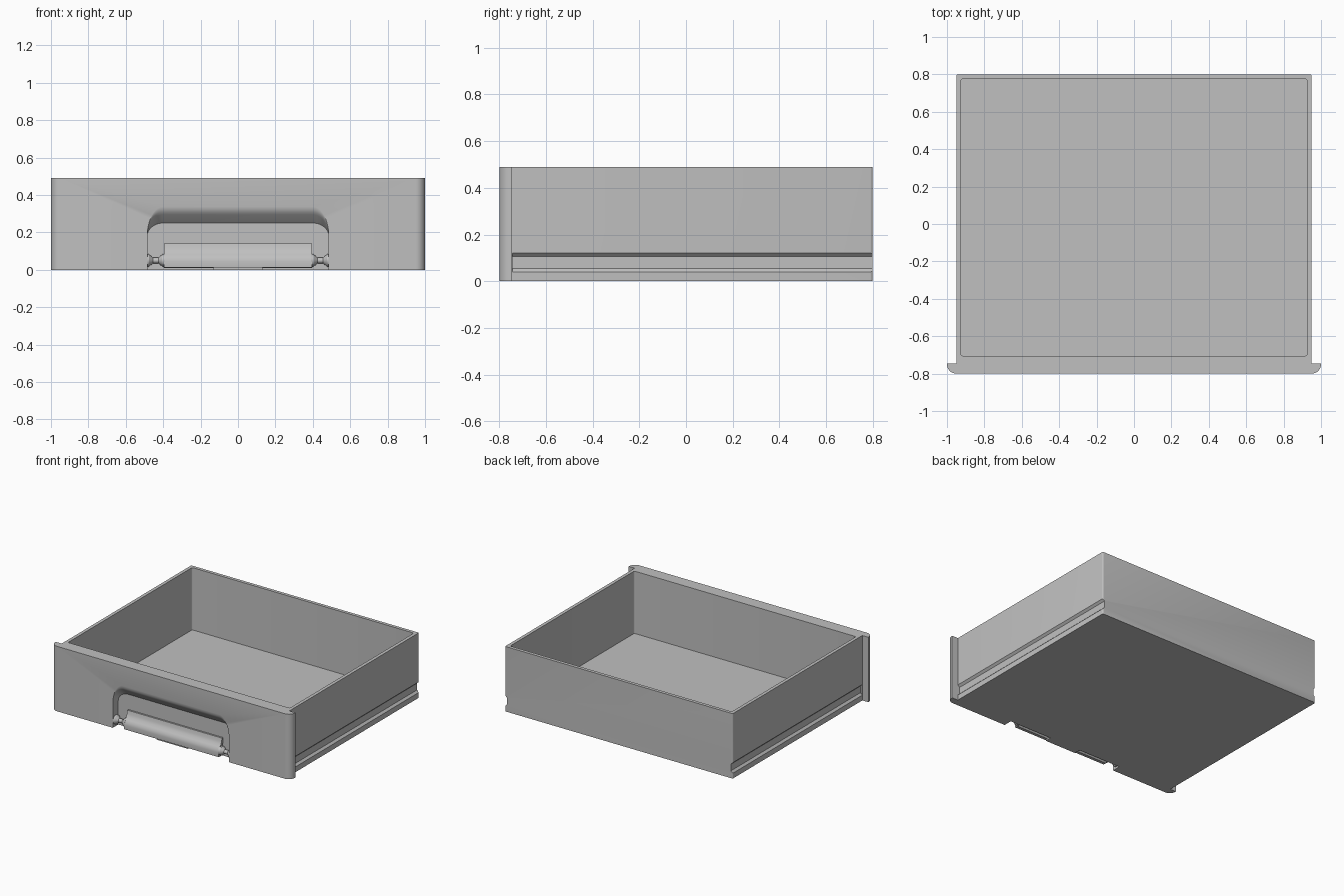
import bpy, bmesh, math
from mathutils import Vector

if "Cube" in bpy.data.objects:
    bpy.data.objects.remove(bpy.data.objects["Cube"], do_unlink=True)

grey = bpy.data.materials.new("plain_grey")
grey.use_nodes = True
GREY = (0.527, 0.527, 0.527, 1)
grey.diffuse_color = GREY
grey.node_tree.nodes["Principled BSDF"].inputs["Base Color"].default_value = GREY


def loft(name, rings):
    """Closed solid through rings of equal point count."""
    bm = bmesh.new()
    loops = [[bm.verts.new(p) for p in ring] for ring in rings]
    n = len(loops[0])
    for a, b in zip(loops, loops[1:]):
        for i in range(n):
            j = (i + 1) % n
            bm.faces.new((a[i], a[j], b[j], b[i]))
    bm.faces.new(loops[0][::-1])
    bm.faces.new(loops[-1])
    bmesh.ops.recalc_face_normals(bm, faces=bm.faces)
    mesh = bpy.data.meshes.new(name)
    bm.to_mesh(mesh)
    bm.free()
    mesh.materials.append(grey)
    obj = bpy.data.objects.new(name, mesh)
    bpy.context.collection.objects.link(obj)
    return obj


def prism(name, profile, axis, lo, hi):
    """Extrude a 2D profile along one axis."""
    def place(p, t):
        q = list(p)
        q.insert(axis, t)
        return Vector(q)
    return loft(name, [[place(p, t) for p in profile] for t in (lo, hi)])


def arc(cx, cy, rx, ry, start, end, steps=8):
    angles = [math.radians(start + (end - start) * i / steps) for i in range(steps + 1)]
    return [(cx + rx * math.cos(a), cy + ry * math.sin(a)) for a in angles]


def mirrored(half):
    """Complete a right-hand half outline across x = 0."""
    return half + [(-x, y) for x, y in reversed(half)]


def smooth(obj):
    bpy.ops.object.select_all(action="DESELECT")
    obj.select_set(True)
    bpy.context.view_layer.objects.active = obj
    bpy.ops.object.shade_smooth_by_angle(angle=math.radians(30))


# Drawer body with the wider, round-cornered front panel
outline = mirrored(
    arc(0.95, -0.75, 0.05, 0.05, -90, 0)
    + [(1.0, -0.745), (0.95, -0.745)]
    + arc(0.94, 0.79, 0.01, 0.01, 0, 90, 4))
body = prism("drawer_body", outline, 2, 0, 0.49)

# Storage cavity
cavity = mirrored(arc(0.915, -0.695, 0.01, 0.01, -90, 0, 4)
                  + arc(0.915, 0.765, 0.01, 0.01, 0, 90, 4))
cutters = [prism("cavity_cutter", cavity, 2, 0.02, 0.6)]

# Slide grooves along both sides
for side in (-1, 1):
    groove = [(0.96, 0.13), (0.935, 0.105), (0.935, 0.055), (0.96, 0.03)]
    cutters.append(prism("groove_cutter", [(side * x, z) for x, z in groove],
                         1, -0.744, 0.85))


# Handle recess: an arch whose roof drops towards the back
def arch(y, top):
    base = 0.18
    half = [(0.485, -0.05)] + arc(0.4, base, 0.085, top - base, 0, 90, 10)
    return [(x, y, z) for x, z in mirrored(half)]


roof = [(-0.82, 0.338), (-0.80, 0.338), (-0.797, 0.322), (-0.79, 0.308),
        (-0.78, 0.295), (-0.735, 0.25)]
cutters.append(loft("recess_cutter", [arch(y, top) for y, top in roof]))

for cutter in cutters:
    cutter.hide_render = True
    mod = body.modifiers.new(cutter.name, "BOOLEAN")
    mod.operation = "DIFFERENCE"
    mod.solver = "EXACT"
    mod.object = cutter
bpy.context.view_layer.update()
graph = bpy.context.evaluated_depsgraph_get()
carved = bpy.data.meshes.new_from_object(body.evaluated_get(graph))
body.modifiers.clear()
body.data = carved
for cutter in cutters:
    bpy.data.objects.remove(cutter, do_unlink=True)
smooth(body)

# Tilting handle with a scooped front
grip = [(-0.742, 0.14), (-0.755, 0.14), (-0.76, 0.115), (-0.768, 0.096),
        (-0.781, 0.081), (-0.792, 0.066), (-0.797, 0.045), (-0.795, 0.012),
        (-0.77, 0.01), (-0.752, 0.03)]
smooth(prism("handle", grip, 0, -0.395, 0.395))

# Hinge pins flaring into the handle and the recess walls
flare = [(0.39, 0.035), (0.405, 0.033), (0.415, 0.024), (0.425, 0.015),
         (0.455, 0.015), (0.465, 0.024), (0.475, 0.033), (0.488, 0.035)]
for side, label in ((1, "left"), (-1, "right")):
    rings = [[(side * x, y, z) for y, z in arc(-0.763, 0.05, r, r, 0, 345, 23)]
             for x, r in flare]
    smooth(loft(label + "_hinge_pin", rings))

# Central stop tab under the handle
prism("stop_tab", [(-0.13, -0.785), (0.13, -0.785), (0.13, -0.73), (-0.13, -0.73)],
      2, 0, 0.012)
